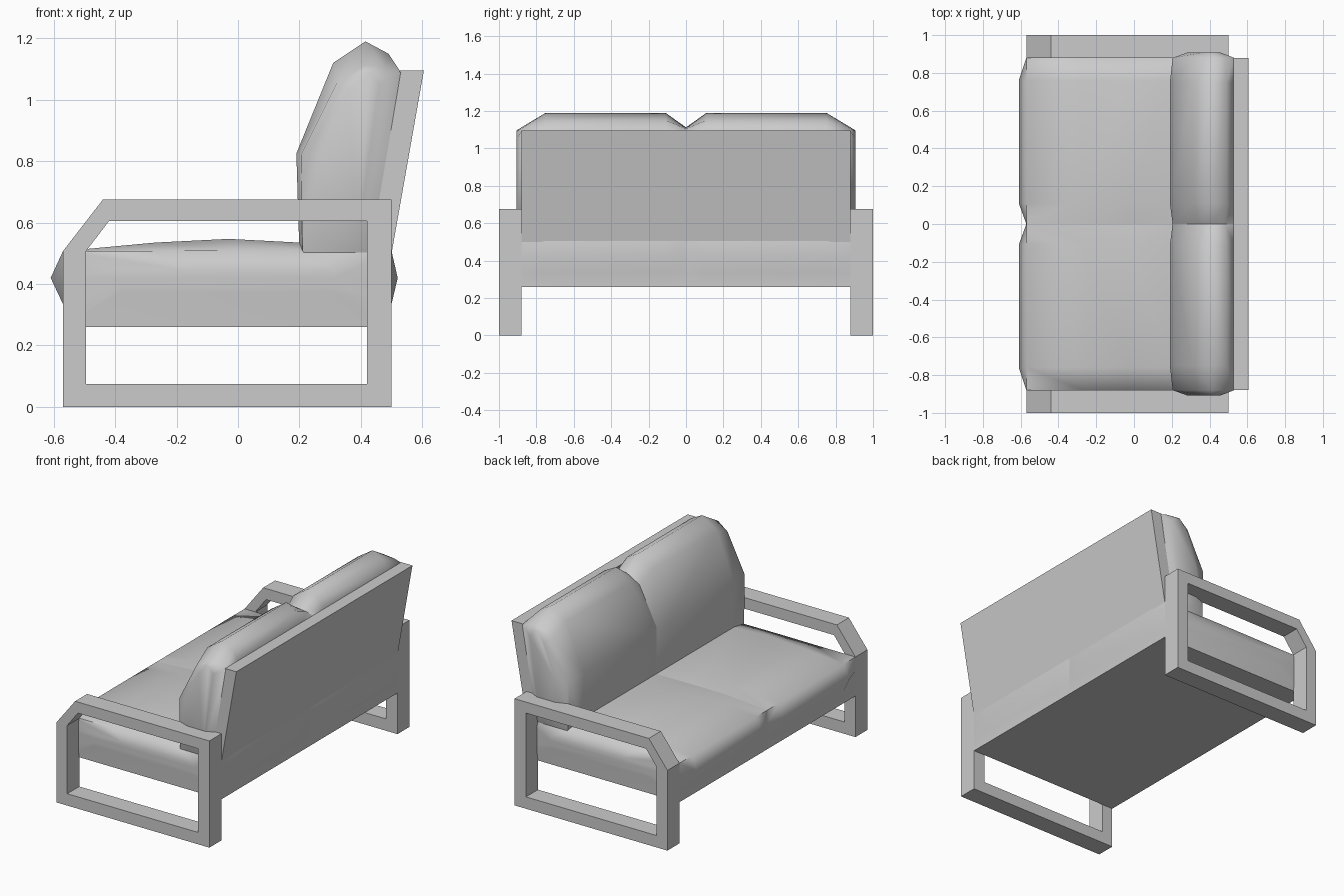
import bpy, bmesh
from math import radians

if "Cube" in bpy.data.objects:
    bpy.data.objects.remove(bpy.data.objects["Cube"])


def finish(name, bm, angle=None, mirror=True):
    bmesh.ops.recalc_face_normals(bm, faces=bm.faces)
    me = bpy.data.meshes.new(name)
    bm.to_mesh(me)
    bm.free()
    ob = bpy.data.objects.new(name, me)
    bpy.context.collection.objects.link(ob)
    if angle:
        bpy.ops.object.select_all(action='DESELECT')
        bpy.context.view_layer.objects.active = ob
        ob.select_set(True)
        bpy.ops.object.shade_smooth_by_angle(angle=radians(angle))
    if mirror:
        mod = ob.modifiers.new("Mirror", 'MIRROR')
        mod.use_axis = (False, True, False)
        mod.use_mirror_merge = False
    return ob


def loft(name, sections, angle=None, mirror=True):
    """Skin a list of (y, xz-profile) sections and cap both ends."""
    bm = bmesh.new()
    rings = [[bm.verts.new((x, y, z)) for x, z in prof] for y, prof in sections]
    n = len(rings[0])
    for a, b in zip(rings, rings[1:]):
        for i in range(n):
            j = (i + 1) % n
            bm.faces.new((a[i], a[j], b[j], b[i]))
    bm.faces.new(rings[0])
    bm.faces.new(rings[-1])
    return finish(name, bm, angle, mirror)


# Arm frames: a closed loop with a chamfered front corner
outer = [(-.57, 0), (.5, 0), (.5, .675), (-.44, .675), (-.57, .507)]
inner = [(-.495, .075), (.42, .075), (.42, .605), (-.42, .605), (-.495, .507)]
bm = bmesh.new()
loops = [[bm.verts.new((x, y, z)) for x, z in p]
         for p, y in ((outer, .88), (outer, 1), (inner, 1), (inner, .88))]
for k in range(4):
    a, b = loops[k], loops[(k + 1) % 4]
    for i in range(5):
        j = (i + 1) % 5
        bm.faces.new((a[i], a[j], b[j], b[i]))
finish("arm_frame", bm)

# Seat cushions with their base: swollen middle, flatter ends, bulging side
seat_mid = [(-.57, .26), (-.57, .335), (-.61, .42), (-.57, .507), (-.27, .535), (-.03, .547),
            (.2, .535), (.5, .507), (.52, .42), (.5, .335), (.5, .26)]
seat_end = [(-.57, .26), (-.57, .335), (-.57, .42), (-.57, .507), (-.27, .508), (-.03, .509),
            (.2, .508), (.5, .507), (.5, .42), (.5, .335), (.5, .26)]
seat_seam = [(x, z + (.02 if -.4 < x < .4 else 0)) for x, z in seat_end]
seat_side = [(-.03 + (x + .03) * .65, .42 + (z - .42) * .3) for x, z in seat_end]
loft("seat_cushion", [(0, seat_seam), (.11, seat_mid), (.76, seat_mid),
                      (.88, seat_end), (.9, seat_side)], 60)

# Leaning back panel
panel = [(.5, .5), (.605, 1.095), (.527, 1.095), (.422, .5)]
loft("back_panel", [(-.88, panel), (.88, panel)], mirror=False)

# Back cushions
back_mid = [(.2, .5), (.19, .825), (.31, 1.12), (.415, 1.19), (.49, 1.15), (.53, 1.09), (.43, .5)]
back_end = [(.21, .5), (.205, .82), (.325, 1.06), (.415, 1.112), (.48, 1.105), (.53, 1.09), (.43, .5)]
back_side = [(.28, .55), (.28, .81), (.36, 1.03), (.41, 1.095), (.43, 1.09), (.46, 1.05), (.39, .55)]
loft("back_cushion", [(0, back_end), (.11, back_mid), (.75, back_mid),
                      (.88, back_end), (.907, back_side)], 60)
